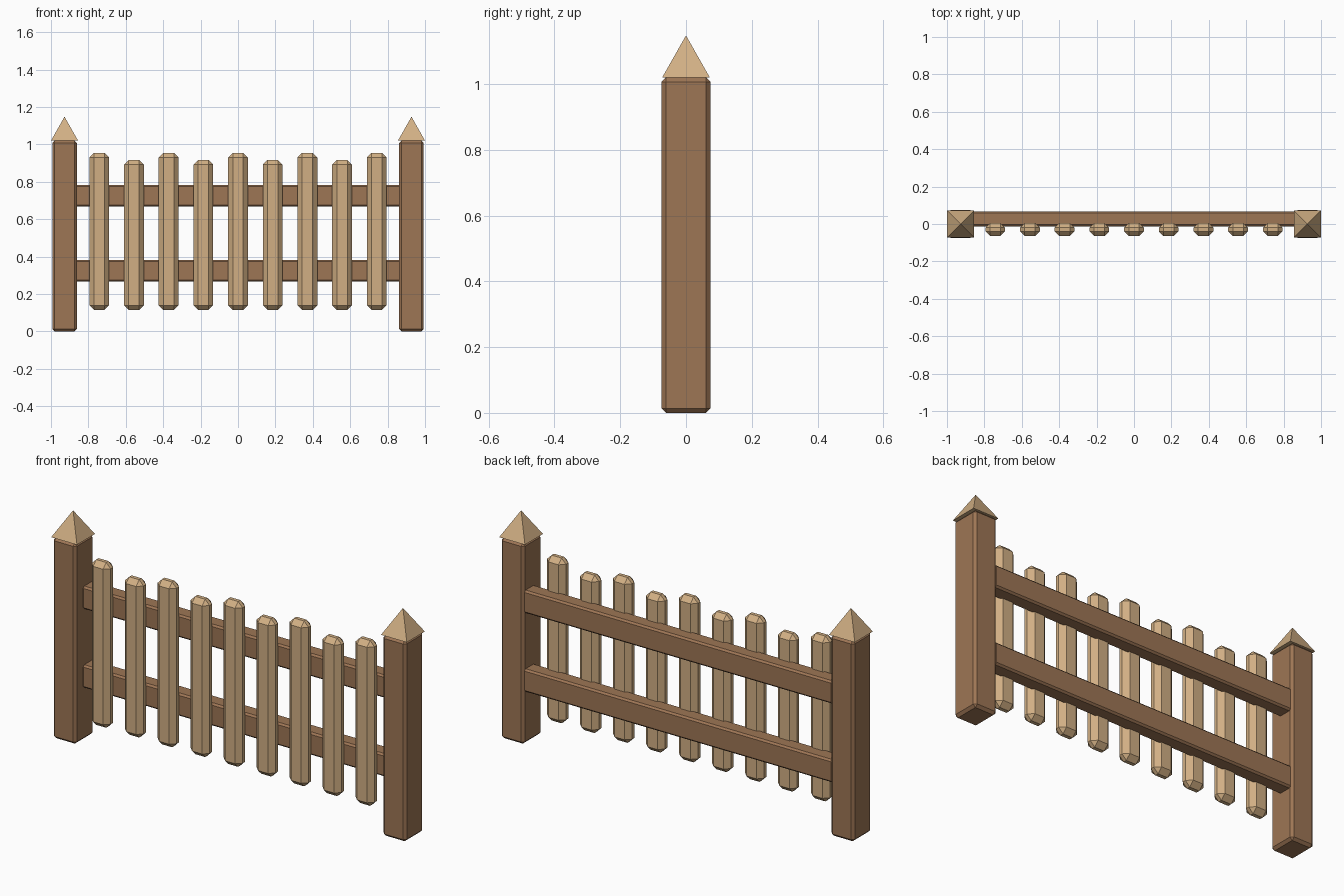
import bpy, bmesh
from math import pi, sqrt
from mathutils import Matrix

if "Cube" in bpy.data.objects:
    bpy.data.objects.remove(bpy.data.objects["Cube"])


def material(name, rgb):
    m = bpy.data.materials.new(name)
    m.diffuse_color = (*rgb, 1)
    m.use_nodes = True
    m.node_tree.nodes["Principled BSDF"].inputs["Base Color"].default_value = m.diffuse_color
    return m


DARK = material("dark_wood", (0.34, 0.18, 0.09))
LIGHT = material("light_wood", (0.64, 0.43, 0.23))


def add(name, bm, mat):
    me = bpy.data.meshes.new(name)
    bm.to_mesh(me)
    bm.free()
    me.materials.append(mat)
    ob = bpy.data.objects.new(name, me)
    bpy.context.collection.objects.link(ob)
    return ob


def beam(name, lo, hi, chamfer, mat):
    """Box between two corners with flat chamfered edges."""
    size = [b - a for a, b in zip(lo, hi)]
    mid = [(a + b) / 2 for a, b in zip(lo, hi)]
    bm = bmesh.new()
    bmesh.ops.create_cube(bm, size=1, matrix=Matrix.Translation(mid) @ Matrix.Diagonal((*size, 1)))
    bmesh.ops.bevel(bm, geom=bm.edges[:], offset=chamfer, segments=1,
                    affect='EDGES', clamp_overlap=True)
    return add(name, bm, mat)


def pyramid(name, x, half, z0, z1, mat):
    """Four-sided point with edges square to the axes."""
    bm = bmesh.new()
    bmesh.ops.create_cone(bm, cap_ends=True, segments=4, radius1=half * sqrt(2), radius2=0,
                          depth=z1 - z0,
                          matrix=Matrix.Translation((x, 0, (z0 + z1) / 2)) @ Matrix.Rotation(pi / 4, 4, 'Z'))
    bmesh.ops.remove_doubles(bm, verts=bm.verts[:], dist=1e-5)
    return add(name, bm, mat)


# End posts with pointed caps
for side, s in (("left", -1), ("right", 1)):
    x = s * 0.9275
    beam(f"{side}_post", (x - 0.0655, -0.074, 0), (x + 0.0655, 0.074, 1.02), 0.013, DARK)
    pyramid(f"{side}_post_cap", x, 0.0725, 1.02, 1.148, LIGHT)

# Horizontal rails behind the pickets
for name, z in (("lower_rail", 0.325), ("upper_rail", 0.725)):
    beam(name, (-0.87, -0.013, z - 0.058), (0.87, 0.067, z + 0.058), 0.009, DARK)

# Pickets alternating tall and short
for i in range(9):
    x = (i - 4) * 0.1855
    top = 0.955 if i % 2 == 0 else 0.917
    beam(f"picket_{i + 1}", (x - 0.053, -0.064, 0.115), (x + 0.053, 0.005, top), 0.025, LIGHT)
